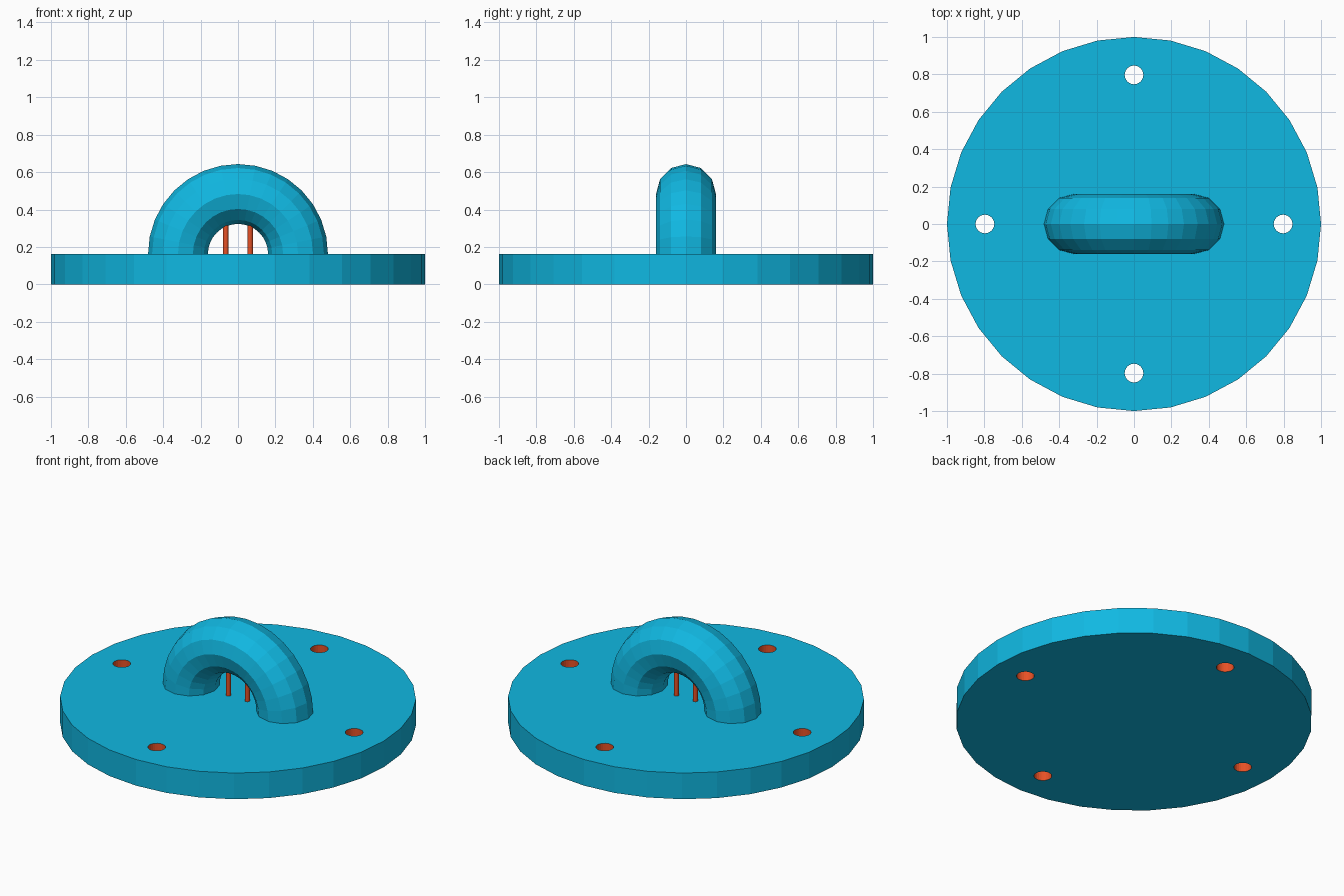
import bpy, bmesh, math

if "Cube" in bpy.data.objects:
    bpy.data.objects.remove(bpy.data.objects["Cube"])


def material(name, rgb):
    m = bpy.data.materials.new(name)
    lin = [((c / 255 + 0.055) / 1.055) ** 2.4 for c in rgb]
    m.diffuse_color = (*lin, 1)
    m.use_nodes = True
    m.node_tree.nodes["Principled BSDF"].inputs["Base Color"].default_value = m.diffuse_color
    return m


BLUE = material("bright_blue", (16, 184, 226))
RED = material("orange_red", (234, 82, 38))
TOP = 0.162          # plate thickness
RING, TUBE = 0.321, 0.16


def cylinder(name, radius, z0, z1, x, y, sides, mats):
    bpy.ops.mesh.primitive_cylinder_add(vertices=sides, radius=radius, depth=z1 - z0,
                                        location=(x, y, (z0 + z1) / 2))
    ob = bpy.context.object
    ob.name = name
    for m in mats:
        ob.data.materials.append(m)
    return ob


# round base plate with four screw holes
plate = cylinder("base_plate", 1.0, 0, TOP, 0, 0, 32, [BLUE, RED])
cutters = []
for i in range(4):
    a = i * math.pi / 2
    c = cylinder("hole_cutter", 0.05, -0.1, TOP + 0.1,
                 0.797 * math.cos(a), 0.797 * math.sin(a), 24, [RED])
    c.hide_render = True
    cutters.append(c)
    mod = plate.modifiers.new("hole", 'BOOLEAN')
    mod.operation = 'DIFFERENCE'
    mod.solver = 'EXACT'
    mod.object = c
bpy.context.view_layer.objects.active = plate
for mod in list(plate.modifiers):
    bpy.ops.object.modifier_apply(modifier=mod.name)
for c in cutters:
    bpy.data.objects.remove(c)

# hole walls are red: upright faces inside the rim
for p in plate.data.polygons:
    mid = plate.matrix_world @ p.center
    inner = math.hypot(mid.x, mid.y) < 0.9
    p.material_index = 1 if inner and abs(p.normal.z) < 0.5 else 0

# half-ring handle
bm = bmesh.new()
rings = []
for i in range(17):
    a = math.pi * i / 16
    ring = []
    for j in range(12):
        b = 2 * math.pi * j / 12
        r = RING + TUBE * math.cos(b)
        ring.append(bm.verts.new((r * math.cos(a), TUBE * math.sin(b), TOP + r * math.sin(a))))
    rings.append(ring)
for r0, r1 in zip(rings, rings[1:]):
    for j in range(12):
        k = (j + 1) % 12
        bm.faces.new((r0[j], r0[k], r1[k], r1[j]))
bm.faces.new(rings[0])
bm.faces.new(rings[-1])
bmesh.ops.recalc_face_normals(bm, faces=bm.faces)
mesh = bpy.data.meshes.new("handle_ring")
bm.to_mesh(mesh)
bm.free()
mesh.materials.append(BLUE)
bpy.context.collection.objects.link(bpy.data.objects.new("handle_ring", mesh))

# two thin pins under the arch
for side, x in (("left", -0.065), ("right", 0.065)):
    cylinder("pin_" + side, 0.015, TOP - 0.02, 0.40, x, 0, 12, [RED])
